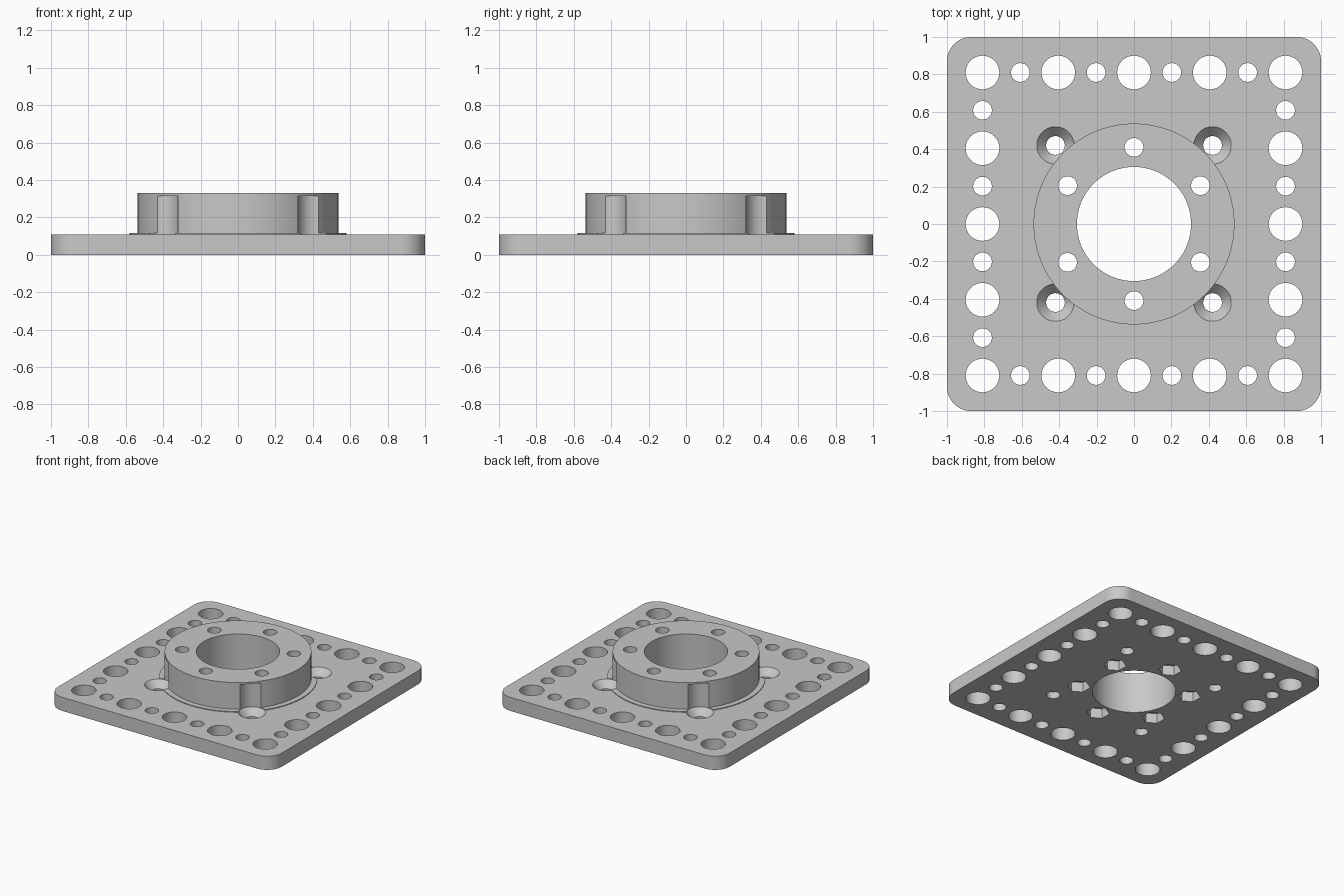
import bpy
import bmesh
from math import cos, sin, pi, radians

cube = bpy.data.objects.get("Cube")
if cube:
    bpy.data.objects.remove(cube, do_unlink=True)

PLATE_TOP, LIP_TOP, COLLAR_TOP = 0.11, 0.116, 0.33

grey = bpy.data.materials.new("light grey")
grey.use_nodes = True
colour = (0.58, 0.58, 0.58, 1)
grey.diffuse_color = colour
grey.node_tree.nodes["Principled BSDF"].inputs["Base Color"].default_value = colour


def circle(r, sides, x=0, y=0, phase=0):
    return [(x + r * cos(phase + 2 * pi * i / sides),
             y + r * sin(phase + 2 * pi * i / sides)) for i in range(sides)]


def add_stack(bm, sections):
    """Closed solid through a list of (outline, z) sections, bottom to top."""
    rings = [[bm.verts.new((x, y, z)) for x, y in outline] for outline, z in sections]
    n = len(rings[0])
    for low, high in zip(rings, rings[1:]):
        for i in range(n):
            j = (i + 1) % n
            bm.faces.new((low[i], low[j], high[j], high[i]))
    bm.faces.new(rings[0][::-1])
    bm.faces.new(rings[-1])


def make_object(name, solids):
    bm = bmesh.new()
    for sections in solids:
        add_stack(bm, sections)
    mesh = bpy.data.meshes.new(name)
    bm.to_mesh(mesh)
    bm.free()
    mesh.materials.append(grey)
    obj = bpy.data.objects.new(name, mesh)
    bpy.context.collection.objects.link(obj)
    return obj


def combine(target, tool, operation):
    mod = target.modifiers.new(tool.name, "BOOLEAN")
    mod.operation, mod.solver, mod.object = operation, "EXACT", tool
    bpy.context.view_layer.objects.active = target
    bpy.ops.object.modifier_apply(modifier=mod.name)
    bpy.data.objects.remove(tool, do_unlink=True)


def through(x, y, r):
    outline = circle(r, 40, x, y)
    return [(outline, -0.1), (outline, 0.5)]


# Rounded square base plate
corner_r, steps = 0.13, 12
outline = []
for k, (sx, sy) in enumerate([(1, 1), (-1, 1), (-1, -1), (1, -1)]):
    for i in range(steps + 1):
        a = (k + i / steps) * pi / 2
        outline.append((sx * (1 - corner_r) + corner_r * cos(a),
                        sy * (1 - corner_r) + corner_r * sin(a)))
body = make_object("flange_plate", [[(outline, 0), (outline, PLATE_TOP)]])

# Raised collar with a thin lip around its foot
lip, collar = circle(0.58, 128), circle(0.537, 128)
combine(body, make_object("collar", [[(lip, 0.05), (lip, LIP_TOP),
                                      (collar, LIP_TOP), (collar, COLLAR_TOP)]]), "UNION")

# Central bore
bore = circle(0.305, 96)
combine(body, make_object("bore", [[(bore, -0.1), (bore, 0.5)]]), "DIFFERENCE")

# Rim holes, alternating large and small, plus the collar bolt holes
edge, pitch = 0.81, 0.2025
spots = [(i, j) for i in range(-4, 5) for j in range(-4, 5) if max(abs(i), abs(j)) == 4]
holes = [through(i * pitch, j * pitch, 0.05 if (i + j) % 2 else 0.09) for i, j in spots]
bolts = [(0.41 * cos(radians(a)), 0.41 * sin(radians(a))) for a in range(30, 390, 60)]
holes += [through(x, y, 0.05) for x, y in bolts]
combine(body, make_object("holes", holes), "DIFFERENCE")

# Hexagonal nut pockets underneath
pockets = []
for x, y in bolts:
    hexagon = circle(0.084, 6, x, y, pi / 2)
    pockets.append([(hexagon, -0.1), (hexagon, 0.08)])
combine(body, make_object("nut_pockets", pockets), "DIFFERENCE")

# Countersunk screw holes with head clearance notched into the collar
screws = []
for x in (-0.42, 0.42):
    for y in (-0.42, 0.42):
        shank, head = circle(0.05, 48, x, y), circle(0.1, 48, x, y)
        screws.append([(shank, -0.1), (shank, 0.055), (head, PLATE_TOP), (head, 0.315)])
combine(body, make_object("screw_holes", screws), "DIFFERENCE")

# Smooth the round walls, keep the edges crisp
bpy.ops.object.select_all(action="DESELECT")
body.select_set(True)
bpy.context.view_layer.objects.active = body
bpy.ops.object.shade_smooth_by_angle(angle=radians(30))
